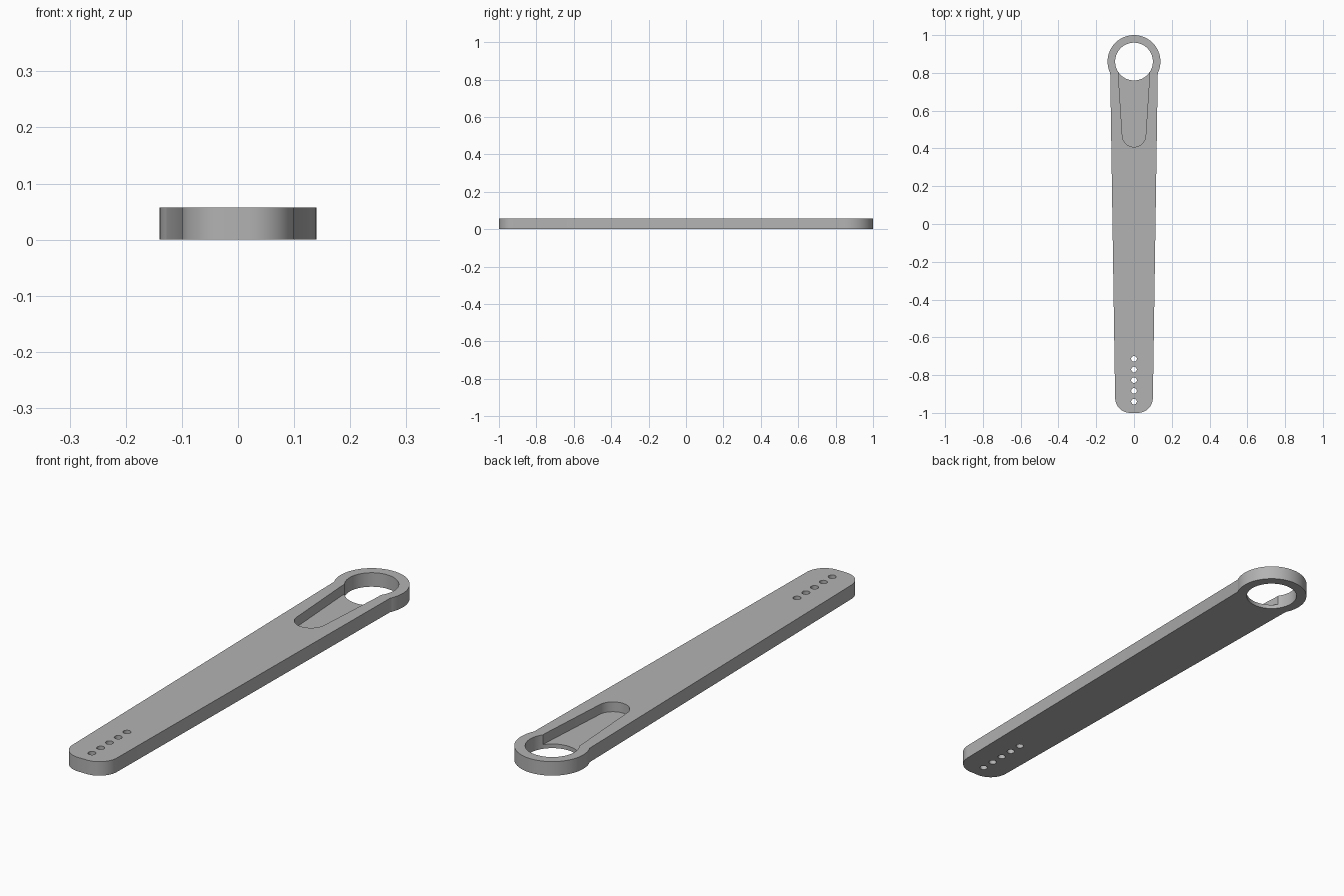
import bpy, bmesh
from math import sin, cos, radians

cube = bpy.data.objects.get("Cube")
if cube:
    bpy.data.objects.remove(cube, do_unlink=True)

HEIGHT = 0.057      # arm thickness
FLOOR = 0.017       # pocket floor height
HEAD_Y = 0.86       # centre of the ring end

grey = bpy.data.materials.new("mid grey")
grey.use_nodes = True
grey.diffuse_color = (0.45, 0.45, 0.45, 1)
grey.node_tree.nodes["Principled BSDF"].inputs["Base Color"].default_value = grey.diffuse_color


def arc(cx, cy, r, start, end, steps):
    angles = [radians(start + (end - start) * i / steps) for i in range(steps + 1)]
    return [(cx + r * cos(a), cy + r * sin(a)) for a in angles]


def prism(name, outline, z0, z1):
    """Extrude a closed counter-clockwise outline from z0 to z1."""
    bm = bmesh.new()
    base = bm.faces.new([bm.verts.new((x, y, z0)) for x, y in outline])
    top = bmesh.ops.extrude_face_region(bm, geom=[base])["geom"]
    bmesh.ops.translate(bm, vec=(0, 0, z1 - z0),
                        verts=[v for v in top if isinstance(v, bmesh.types.BMVert)])
    bmesh.ops.recalc_face_normals(bm, faces=bm.faces)
    mesh = bpy.data.meshes.new(name)
    bm.to_mesh(mesh)
    bm.free()
    mesh.materials.append(grey)
    obj = bpy.data.objects.new(name, mesh)
    bpy.context.collection.objects.link(obj)
    return obj


def cut(target, cutter):
    """Subtract the cutter from the target and remove it."""
    bpy.context.view_layer.objects.active = target
    mod = target.modifiers.new("cut", 'BOOLEAN')
    mod.operation = 'DIFFERENCE'
    mod.solver = 'EXACT'
    mod.object = cutter
    bpy.ops.object.modifier_apply(modifier=mod.name)
    bpy.data.objects.remove(cutter, do_unlink=True)


# Tapered arm: ring end at the back, rounded corners at the front
outline = arc(0, HEAD_Y, 0.14, -26, 206, 64)
outline += arc(-0.02, -0.92, 0.08, 180, 270, 16)
outline += arc(0.02, -0.92, 0.08, 270, 360, 16)
arm = prism("lever_arm", outline, 0, HEIGHT)

# Tapered blind pocket running into the ring
pocket = [(0.082, 0.78), (0.082, HEAD_Y), (-0.082, HEAD_Y), (-0.082, 0.78)]
pocket += arc(0, 0.47, 0.062, 180, 360, 32)
cut(arm, prism("pocket_cutter", pocket, FLOOR, 0.1))

# Large through hole in the ring
cut(arm, prism("ring_cutter", arc(0, HEAD_Y, 0.1, 0, 354.375, 63), -0.1, 0.1))

# Row of small through holes
for i in range(5):
    y = -0.94 + i * 0.0565
    cut(arm, prism("pin_hole_cutter", arc(0, y, 0.015, 0, 345, 23), -0.1, 0.1))

bpy.ops.object.select_all(action='DESELECT')
arm.select_set(True)
bpy.context.view_layer.objects.active = arm
bpy.ops.object.shade_smooth_by_angle(angle=radians(25))
